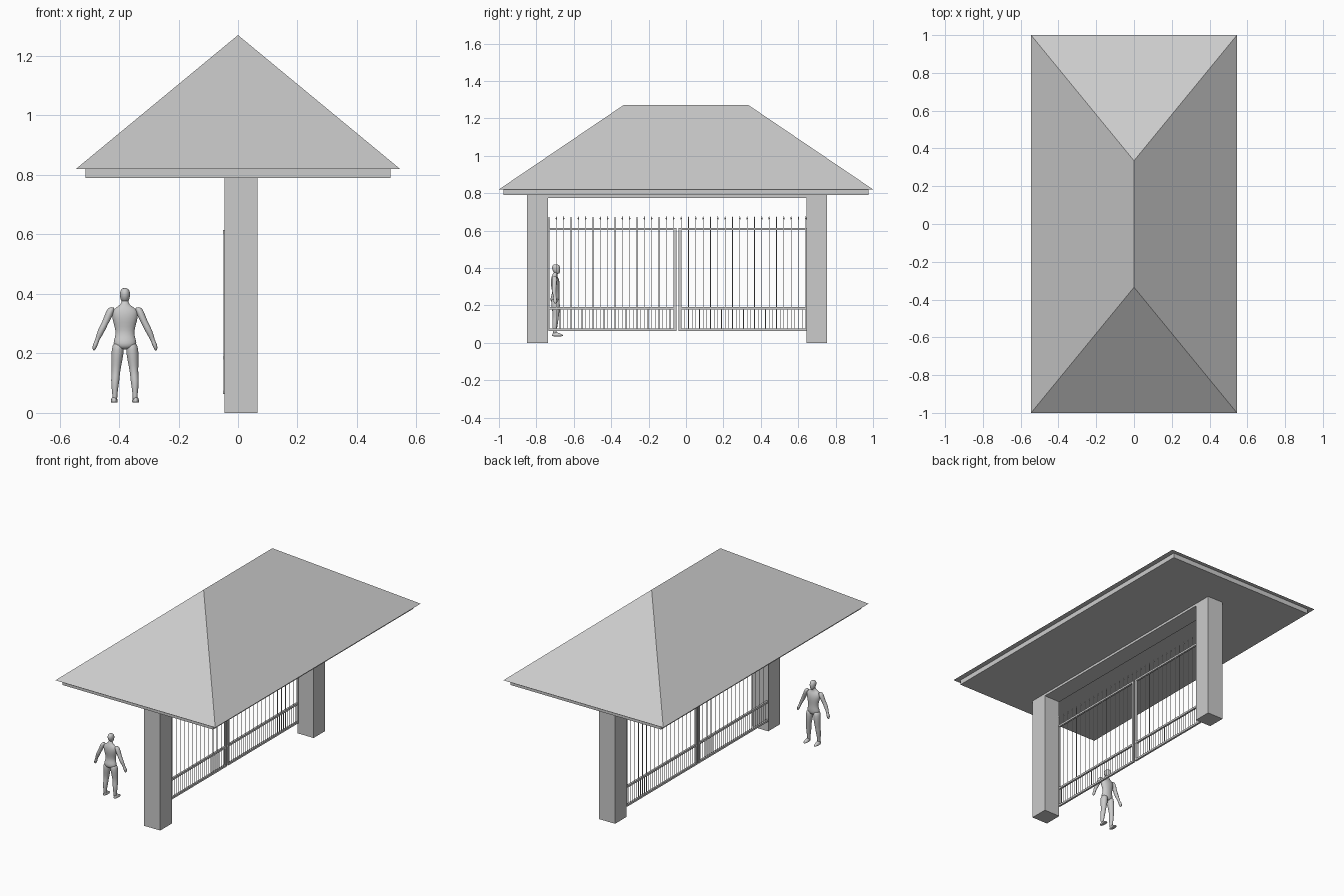
import bpy, bmesh, math
from mathutils import Matrix, Vector


def finish(name, bm, smooth=False):
    bmesh.ops.recalc_face_normals(bm, faces=bm.faces)
    me = bpy.data.meshes.new(name)
    bm.to_mesh(me)
    bm.free()
    for p in me.polygons:
        p.use_smooth = smooth
    ob = bpy.data.objects.new(name, me)
    bpy.context.collection.objects.link(ob)
    return ob


def add_box(bm, x0, x1, y0, y1, z0, z1):
    m = Matrix.Translation(((x0 + x1) / 2, (y0 + y1) / 2, (z0 + z1) / 2))
    bmesh.ops.create_cube(bm, size=1, matrix=m @ Matrix.Diagonal((x1 - x0, y1 - y0, z1 - z0, 1)))


def box(name, *b):
    bm = bmesh.new()
    add_box(bm, *b)
    return finish(name, bm)


def add_rod(bm, x, y, z0, z1, r0, r1, n=6):
    bmesh.ops.create_cone(bm, cap_ends=True, segments=n, radius1=r0, radius2=r1,
                          depth=z1 - z0, matrix=Matrix.Translation((x, y, (z0 + z1) / 2)))


# Hipped roof
bm = bmesh.new()
c = [bm.verts.new((x, y, 0.82)) for x, y in ((-0.545, -1), (0.545, -1), (0.545, 1), (-0.545, 1))]
r0, r1 = bm.verts.new((0, -0.335, 1.27)), bm.verts.new((0, 0.335, 1.27))
for f in ((c[0], c[1], r0), (c[1], c[2], r1, r0), (c[2], c[3], r1), (c[3], c[0], r0, r1), c):
    bm.faces.new(f)
finish("hip_roof", bm)

# Eaves slab, lintel and pillars
box("eaves_slab", -0.513, 0.513, -0.975, 0.975, 0.79, 0.82)
box("lintel", -0.045, 0.065, -0.74, 0.65, 0.775, 0.79)
box("left_pillar", -0.045, 0.065, -0.85, -0.737, 0, 0.79)
box("right_pillar", -0.045, 0.065, 0.643, 0.755, 0, 0.79)

# Gate leaves: frame, tall spiked bars, short pickets
GX, MID = -0.044, -0.046


def gate_leaf(name, side):
    bm = bmesh.new()
    inner, outer = MID + side * 0.006, MID + side * 0.69
    lo, hi = min(inner, outer), max(inner, outer)
    for z in (0.07, 0.185, 0.608):
        add_box(bm, GX - 0.006, GX + 0.006, lo, hi, z - 0.006, z + 0.006)
    for a, w in ((inner, 0.013), (outer, -0.005)):
        b = a + side * w
        add_box(bm, GX - 0.0055, GX + 0.0055, min(a, b), max(a, b), 0.065, 0.613)
    finish(name + "_frame", bm)

    bm = bmesh.new()
    for i in range(18):
        y = MID + side * (0.02 + 0.0392 * i)
        add_rod(bm, GX + 0.002, y, 0.07, 0.662, 0.0016, 0.0016)
        add_rod(bm, GX + 0.002, y, 0.658, 0.664, 0.0016, 0.004)
        add_rod(bm, GX + 0.002, y, 0.664, 0.677, 0.004, 0.0003)
        if i < 17:
            add_rod(bm, GX + 0.002, y + side * 0.0196, 0.07, 0.185, 0.0016, 0.0016)
    finish(name + "_bars", bm)


gate_leaf("left_gate", -1)
gate_leaf("right_gate", 1)

# Standing figure for scale, facing +y: stacked elliptical rings
ORIGIN = Vector((-0.38, -0.695, 0))


def loft(bm, rings, mirror=1, n=12):
    loops = []
    for x, y, z, rx, ry in rings:
        loops.append([bm.verts.new(ORIGIN + Vector((
            mirror * x + rx * math.cos(2 * math.pi * k / n),
            y + ry * math.sin(2 * math.pi * k / n), z))) for k in range(n)])
    for a, b in zip(loops, loops[1:]):
        for k in range(n):
            bm.faces.new((a[k], a[(k + 1) % n], b[(k + 1) % n], b[k]))
    bm.faces.new(loops[0])
    bm.faces.new(loops[-1])


def body_part(name, rings, sides=(1,)):
    bm = bmesh.new()
    for s in sides:
        loft(bm, rings, s)
    ob = finish(name, bm, True)
    ob.modifiers.new("rounding", "SUBSURF").levels = 1
    ob.modifiers["rounding"].render_levels = 1


body_part("figure_torso", [
    (0, -0.003, 0.212, 0.018, 0.015), (0, -0.006, 0.225, 0.042, 0.026),
    (0, -0.004, 0.245, 0.039, 0.025), (0, -0.001, 0.265, 0.031, 0.020),
    (0, -0.002, 0.290, 0.036, 0.022), (0, -0.004, 0.318, 0.045, 0.026),
    (0, -0.006, 0.342, 0.047, 0.022), (0, -0.008, 0.355, 0.031, 0.015),
    (0, -0.006, 0.364, 0.014, 0.013), (0, -0.002, 0.380, 0.012, 0.013)])
body_part("figure_head", [
    (0, 0.008, 0.368, 0.007, 0.009), (0, 0.004, 0.377, 0.014, 0.018),
    (0, 0.001, 0.392, 0.018, 0.023), (0, 0, 0.406, 0.018, 0.023),
    (0, -0.001, 0.416, 0.013, 0.017), (0, -0.001, 0.420, 0.005, 0.007)])
body_part("figure_arms", [
    (0.044, -0.007, 0.356, 0.009, 0.009), (0.049, -0.007, 0.344, 0.014, 0.016),
    (0.057, -0.008, 0.322, 0.014, 0.015), (0.068, -0.010, 0.300, 0.012, 0.012),
    (0.077, -0.011, 0.282, 0.013, 0.012), (0.086, -0.009, 0.262, 0.011, 0.010),
    (0.094, -0.006, 0.243, 0.007, 0.007), (0.099, -0.004, 0.231, 0.009, 0.012),
    (0.103, -0.003, 0.219, 0.007, 0.011), (0.104, -0.002, 0.209, 0.003, 0.006)], (1, -1))
body_part("figure_legs", [
    (0.022, -0.004, 0.238, 0.017, 0.020), (0.024, -0.003, 0.215, 0.022, 0.025),
    (0.027, -0.001, 0.180, 0.020, 0.022), (0.030, 0.000, 0.140, 0.014, 0.015),
    (0.033, -0.005, 0.110, 0.015, 0.017), (0.034, -0.007, 0.080, 0.011, 0.013),
    (0.034, -0.007, 0.056, 0.008, 0.010), (0.034, -0.006, 0.040, 0.009, 0.011)], (1, -1))
body_part("figure_feet", [
    (0.036, 0.009, 0.034, 0.011, 0.029), (0.036, 0.009, 0.038, 0.013, 0.033),
    (0.036, 0.005, 0.046, 0.011, 0.026), (0.035, -0.003, 0.056, 0.007, 0.012)], (1, -1))
